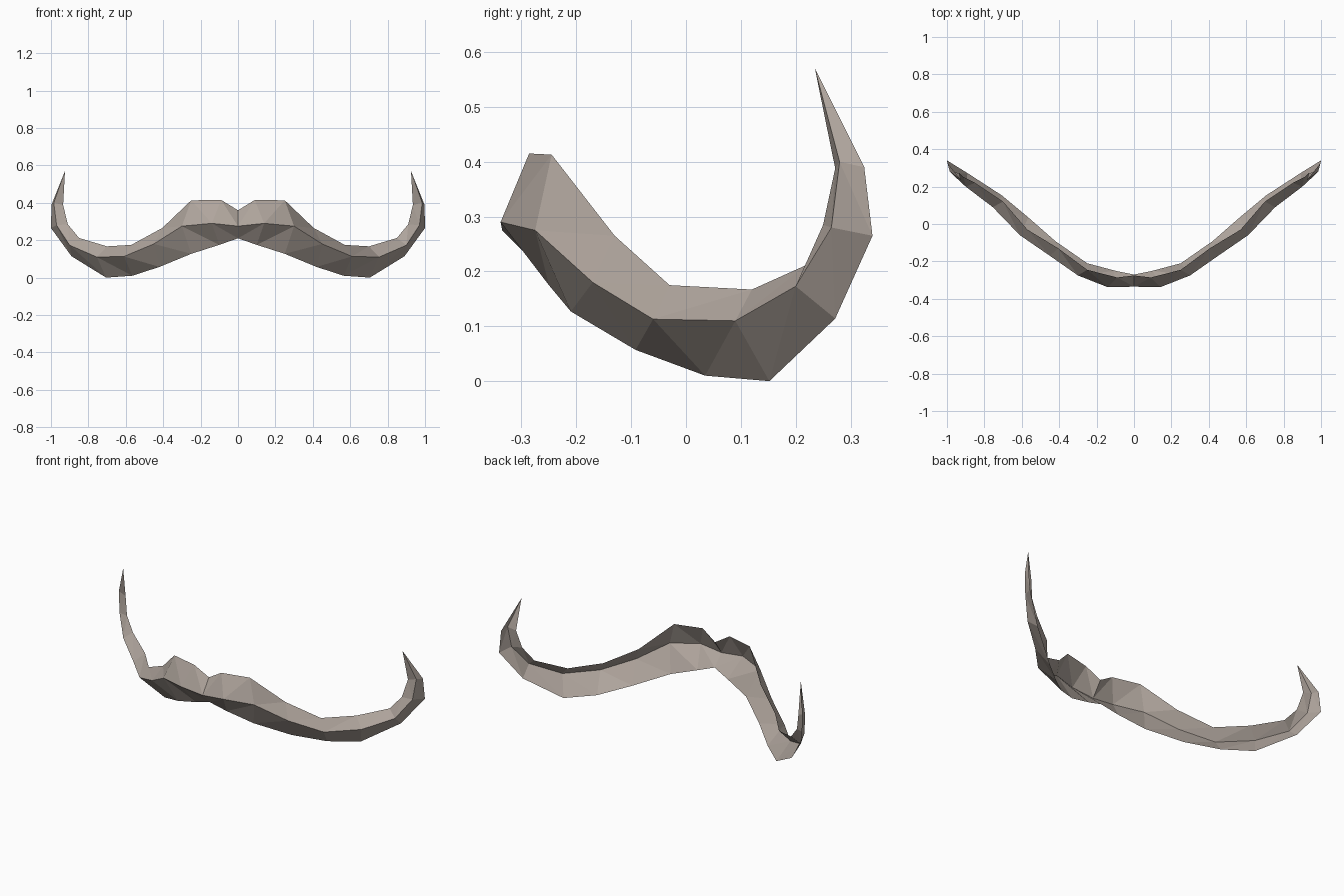
import bpy
import bmesh

# Remove the default object
default_object = bpy.data.objects.get("Cube")
if default_object:
    bpy.data.objects.remove(default_object, do_unlink=True)


def make_material(name, colour):
    material = bpy.data.materials.new(name)
    material.use_nodes = True
    material.diffuse_color = colour
    shader = next(n for n in material.node_tree.nodes if n.type == "BSDF_PRINCIPLED")
    shader.inputs["Base Color"].default_value = colour
    shader.inputs["Roughness"].default_value = 0.8
    return material


# Three guide lines for the left half, running from the middle to the curled tip
tip = (.925, .235, .57)
upper_edge = [(0, -.275, .36), (.09, -.286, .415), (.25, -.245, .413),
              (.405, -.13, .265), (.57, -.03, .175), (.7, .12, .167),
              (.85, .22, .212), (.91, .25, .285), (.935, .272, .388)]
front_ridge = [(0, -.335, .275), (.14, -.338, .29), (.3, -.275, .275),
               (.45, -.17, .18), (.61, -.06, .113), (.755, .09, .11),
               (.9, .2, .173), (.97, .265, .28), (.985, .28, .4)]
lower_edge = [(0, -.27, .21), (.1, -.25, .175), (.25, -.21, .127),
              (.42, -.092, .057), (.565, .035, .01), (.705, .152, 0),
              (.89, .272, .114), (1, .34, .265), (.997, .325, .39)]


def add_strip(bm, top, bottom, tip_vert):
    """Fill between two lines with triangles and close them at the tip."""
    for i in range(len(top) - 1):
        bm.faces.new((top[i], bottom[i], top[i + 1]))
        bm.faces.new((bottom[i], bottom[i + 1], top[i + 1]))
    bm.faces.new((top[-1], bottom[-1], tip_vert))


# Open folded shell: upper strip and lower strip meet along the front ridge
bm = bmesh.new()
upper, ridge, lower = [[bm.verts.new(point) for point in line]
                       for line in (upper_edge, front_ridge, lower_edge)]
tip_vert = bm.verts.new(tip)
add_strip(bm, upper, ridge, tip_vert)
add_strip(bm, ridge, lower, tip_vert)

mesh = bpy.data.meshes.new("moustache")
bm.to_mesh(mesh)
bm.free()
mesh.materials.append(make_material("warm_grey_hair", (.43, .375, .335, 1)))

moustache = bpy.data.objects.new("moustache", mesh)
bpy.context.collection.objects.link(moustache)

# Mirror the half across the middle
mirror = moustache.modifiers.new("mirror_halves", "MIRROR")
mirror.use_axis[0] = True
mirror.use_clip = True
